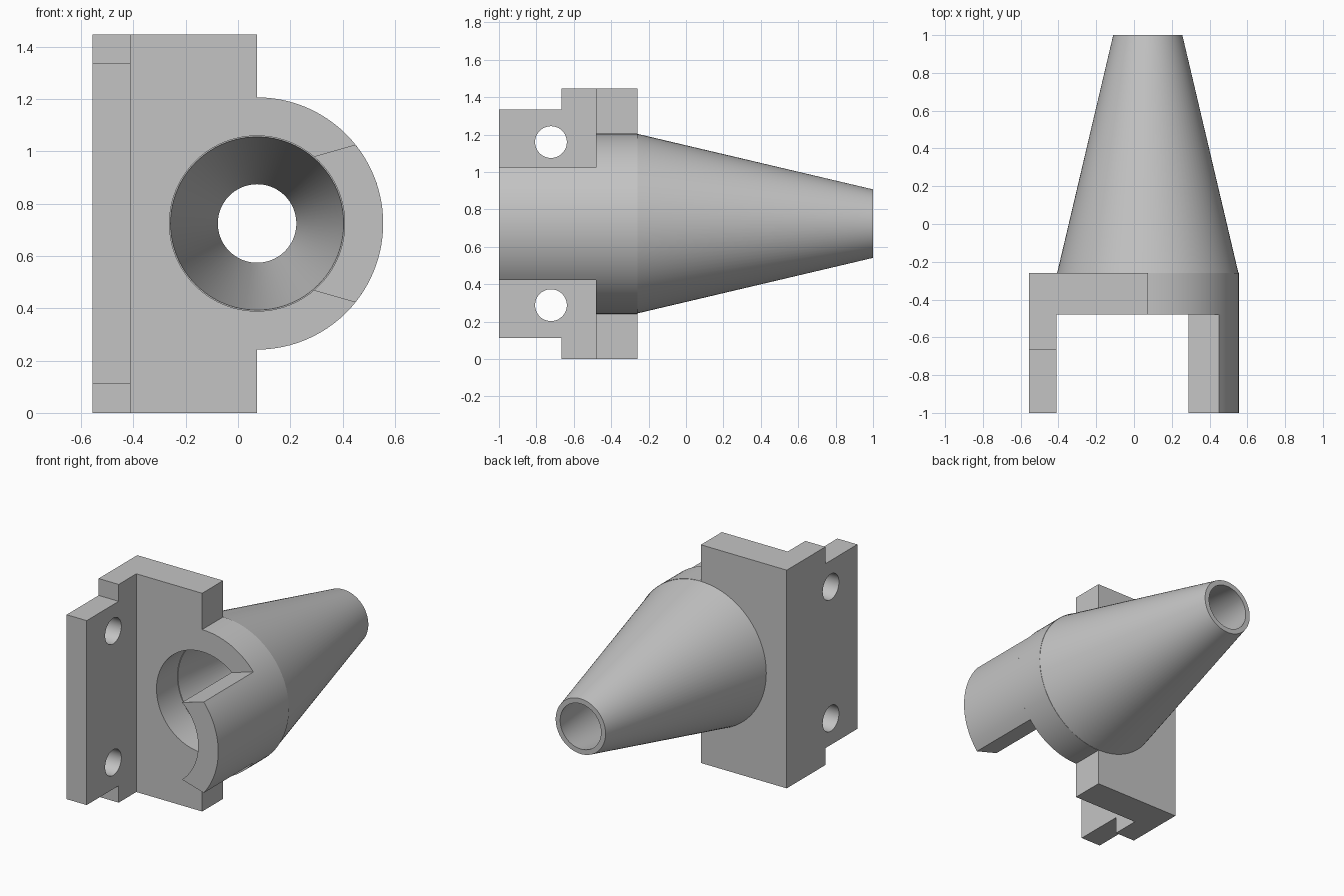
import bpy, bmesh
from math import sin, cos, radians
from mathutils import Matrix

if "Cube" in bpy.data.objects:
    bpy.data.objects.remove(bpy.data.objects["Cube"], do_unlink=True)

CX, CZ = 0.073, 0.724            # axis of the bore
R_OUT, R_BORE = 0.482, 0.335
LEFT, HEIGHT = -0.557, 1.447
FRONT, STEP, FACE, BACK, TIP = -1.0, -0.665, -0.48, -0.26, 1.0

grey = bpy.data.materials.new("plain grey")
grey.use_nodes = True
grey.diffuse_color = (0.55, 0.55, 0.55, 1)
grey.node_tree.nodes["Principled BSDF"].inputs["Base Color"].default_value = (0.55, 0.55, 0.55, 1)

# Local profile plane (u, v) and extrusion axis w mapped to the world
FACING_FRONT = Matrix(((1, 0, 0), (0, 0, -1), (0, 1, 0)))
FACING_SIDE = Matrix(((0, 0, 1), (1, 0, 0), (0, 1, 0)))


def arc(u, v, r, start, end, steps):
    angles = [radians(start + (end - start) * i / steps) for i in range(steps + 1)]
    return [(u + r * cos(a), v + r * sin(a)) for a in angles]


def circle(u, v, r, steps=96):
    return arc(u, v, r, 0, 360, steps)[:-1]


def finish(name, bm):
    bmesh.ops.remove_doubles(bm, verts=bm.verts, dist=0.0001)
    bmesh.ops.recalc_face_normals(bm, faces=bm.faces)
    mesh = bpy.data.meshes.new(name)
    bm.to_mesh(mesh)
    bm.free()
    mesh.materials.clear()
    mesh.materials.append(grey)
    ob = bpy.data.objects.new(name, mesh)
    bpy.context.collection.objects.link(ob)
    bpy.ops.object.select_all(action="DESELECT")
    ob.select_set(True)
    bpy.context.view_layer.objects.active = ob
    bpy.ops.object.shade_smooth_by_angle(angle=radians(30))


def extrude(name, loops, low, high, facing):
    """Filled profile with holes, extruded along one world axis."""
    curve = bpy.data.curves.new(name + " profile", "CURVE")
    curve.dimensions = "2D"
    curve.fill_mode = "BOTH"
    curve.extrude = (high - low) / 2
    for loop in loops:
        spline = curve.splines.new("POLY")
        spline.points.add(len(loop) - 1)
        for point, (u, v) in zip(spline.points, loop):
            point.co = (u, v, 0, 1)
        spline.use_cyclic_u = True
    helper = bpy.data.objects.new(name + " profile", curve)
    bpy.context.collection.objects.link(helper)
    graph = bpy.context.evaluated_depsgraph_get()
    mesh = bpy.data.meshes.new_from_object(helper.evaluated_get(graph))
    bm = bmesh.new()
    bm.from_mesh(mesh)
    bpy.data.objects.remove(helper)
    bpy.data.curves.remove(curve)
    bpy.data.meshes.remove(mesh)
    middle = (low + high) / 2
    shift = (0, middle, 0) if facing is FACING_FRONT else (middle, 0, 0)
    bm.transform(Matrix.Translation(shift) @ facing.to_4x4())
    finish(name, bm)


# Collar plate: rectangle on one side, half round on the other, bored through
outline = [(CX, 0), *arc(CX, CZ, R_OUT, -90, 90, 48), (CX, HEIGHT),
           (LEFT, HEIGHT), (LEFT, 0)]
extrude("collar_plate", [outline, circle(CX, CZ, R_BORE)], FACE, BACK, FACING_FRONT)

# Mounting flange: stepped ends and two screw holes
top = [(FACE, HEIGHT), (STEP, HEIGHT), (STEP, 1.335), (FRONT, 1.335)]
flange = top + [(y, HEIGHT - z) for y, z in reversed(top)]
holes = [circle(-0.722, CZ + side * 0.436, 0.085, 48) for side in (-1, 1)]
extrude("mounting_flange", [flange, *holes], LEFT, -0.41, FACING_SIDE)

# Curved tongue continuing the collar wall forward
tongue = arc(CX, CZ, R_OUT, -38.7, 38.7, 24) + arc(CX, CZ, R_BORE, 49.8, -49.8, 28)
extrude("curved_tongue", [tongue], FRONT, FACE, FACING_FRONT)

# Hollow tapered nozzle turned around the bore axis
bm = bmesh.new()
section = [(0.48, BACK), (0.183, TIP), (0.15, TIP), (0.331, BACK)]
verts = [bm.verts.new((CX + r, y, CZ)) for r, y in section]
edges = [bm.edges.new((verts[i - 1], verts[i])) for i in range(len(verts))]
bmesh.ops.spin(bm, geom=verts + edges, cent=(CX, 0, CZ), axis=(0, 1, 0),
               angle=radians(360), steps=96)
finish("tapered_nozzle", bm)
